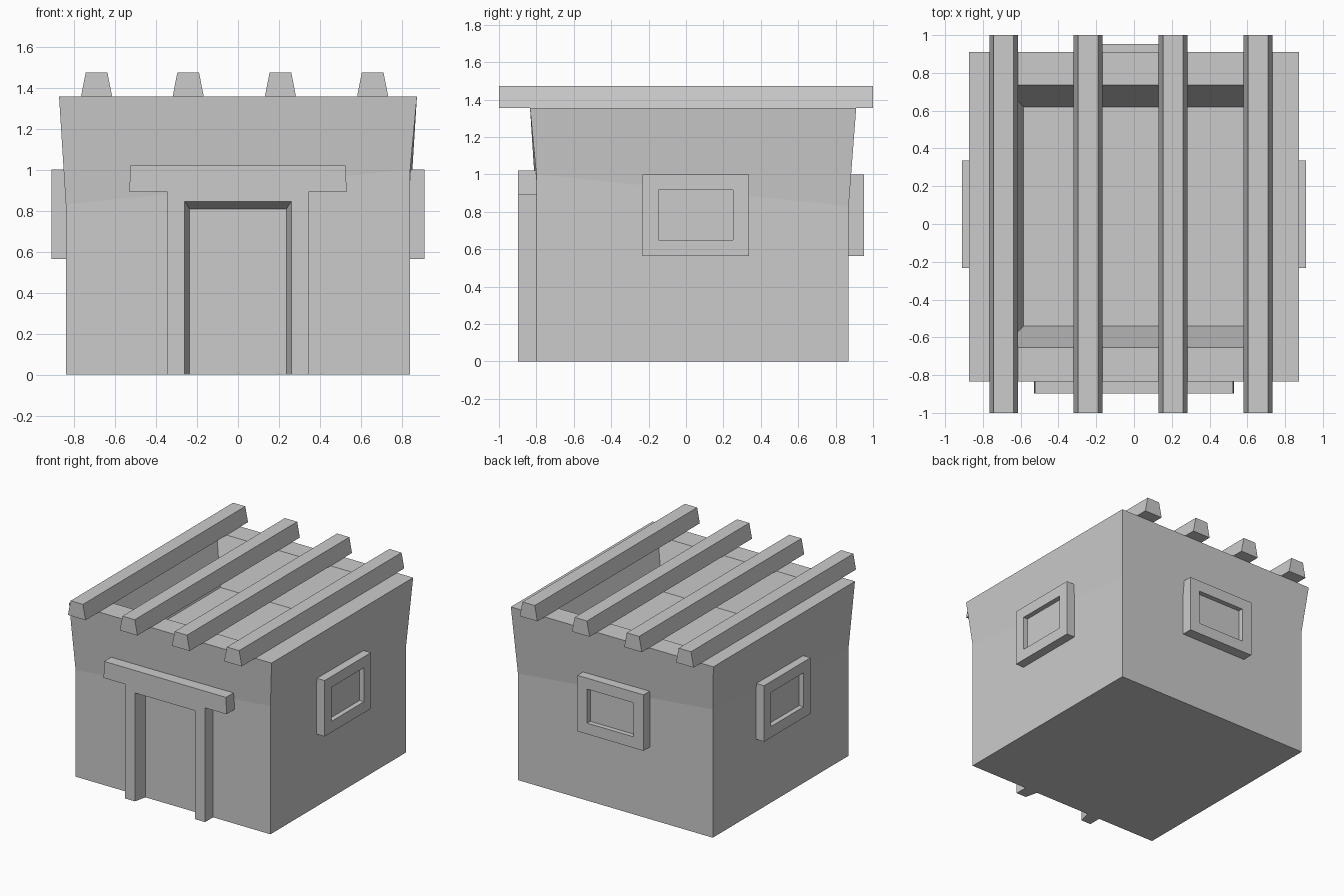
import bpy, bmesh
from mathutils import Matrix, Vector

cube = bpy.data.objects.get("Cube")
if cube:
    bpy.data.objects.remove(cube)

# Single plaster colour
plaster = bpy.data.materials.new("light_grey_plaster")
plaster.use_nodes = True
GREY = (0.6, 0.6, 0.6, 1)
plaster.diffuse_color = GREY
plaster.node_tree.nodes["Principled BSDF"].inputs["Base Color"].default_value = GREY


def loft(name, rings, matrix=None):
    """Join matching point rings with quads and cap both ends."""
    bm = bmesh.new()
    loops = [[bm.verts.new(p) for p in ring] for ring in rings]
    for a, b in zip(loops, loops[1:]):
        for i in range(len(a)):
            j = (i + 1) % len(a)
            bm.faces.new((a[i], a[j], b[j], b[i]))
    bm.faces.new(loops[0][::-1])
    bm.faces.new(loops[-1])
    if matrix:
        bmesh.ops.transform(bm, matrix=matrix, verts=bm.verts)
    bmesh.ops.recalc_face_normals(bm, faces=bm.faces)
    mesh = bpy.data.meshes.new(name)
    bm.to_mesh(mesh)
    bm.free()
    mesh.materials.append(plaster)
    obj = bpy.data.objects.new(name, mesh)
    bpy.context.collection.objects.link(obj)
    return obj


def rect(half_x, y0, y1, heights):
    """Four corners, anticlockwise from the front -x corner."""
    corners = [(-half_x, y0), (half_x, y0), (half_x, y1), (-half_x, y1)]
    return [(x, y, z) for (x, y), z in zip(corners, heights)]


# Walls with an uneven flare line, flat parapet and sunken roof
ROOF = 1.356
loft("walls", [
    rect(0.84, -0.80, 0.87, [0] * 4),
    rect(0.84, -0.80, 0.87, [0.83, 1.0, 0.83, 1.0]),
    rect(0.873, -0.834, 0.91, [ROOF] * 4),
    rect(0.70, -0.655, 0.737, [ROOF] * 4),
    rect(0.585, -0.54, 0.62, [1.0] * 4),
])

# Tapered roof beams
for n, x in enumerate((-0.69, -0.243, 0.207, 0.657), 1):
    section = [(x - 0.076, ROOF), (x + 0.076, ROOF),
               (x + 0.053, 1.473), (x - 0.053, 1.473)]
    loft(f"roof_beam_{n}", [[(px, y, z) for px, z in section] for y in (-1, 1)])


# Door surround: posts and lintel in one piece, with a splayed opening
def door_ring(y, inner_x, inner_z):
    half = [(inner_x, inner_z), (inner_x, 0), (0.345, 0), (0.345, 0.89),
            (0.53, 0.89), (0.525, 1.02)]
    outline = half + [(-x, z) for x, z in reversed(half)]
    return [(x, y, z) for x, z in outline]


loft("door_surround", [door_ring(-0.898, 0.26, 0.845),
                       door_ring(-0.79, 0.235, 0.805)])


# Window frames with a recessed pane, built facing +x and then placed
def window(name, matrix):
    def ring(x, w, z0, z1):
        return [(x, -w, z0), (x, w, z0), (x, w, z1), (x, -w, z1)]
    loft(name, [ring(-0.10, 0.285, 0.564, 1.0), ring(0, 0.285, 0.564, 1.0),
                ring(0, 0.20, 0.65, 0.915), ring(-0.038, 0.20, 0.65, 0.915)], matrix)


for name, place, angle in (("left_window", (0.91, 0.052, 0), 0),
                           ("right_window", (-0.91, 0.052, 0), 180),
                           ("back_window", (-0.015, 0.952, 0), 90)):
    turn = Matrix.Rotation(angle * 3.14159265 / 180, 4, "Z")
    window(name, Matrix.Translation(Vector(place)) @ turn)
